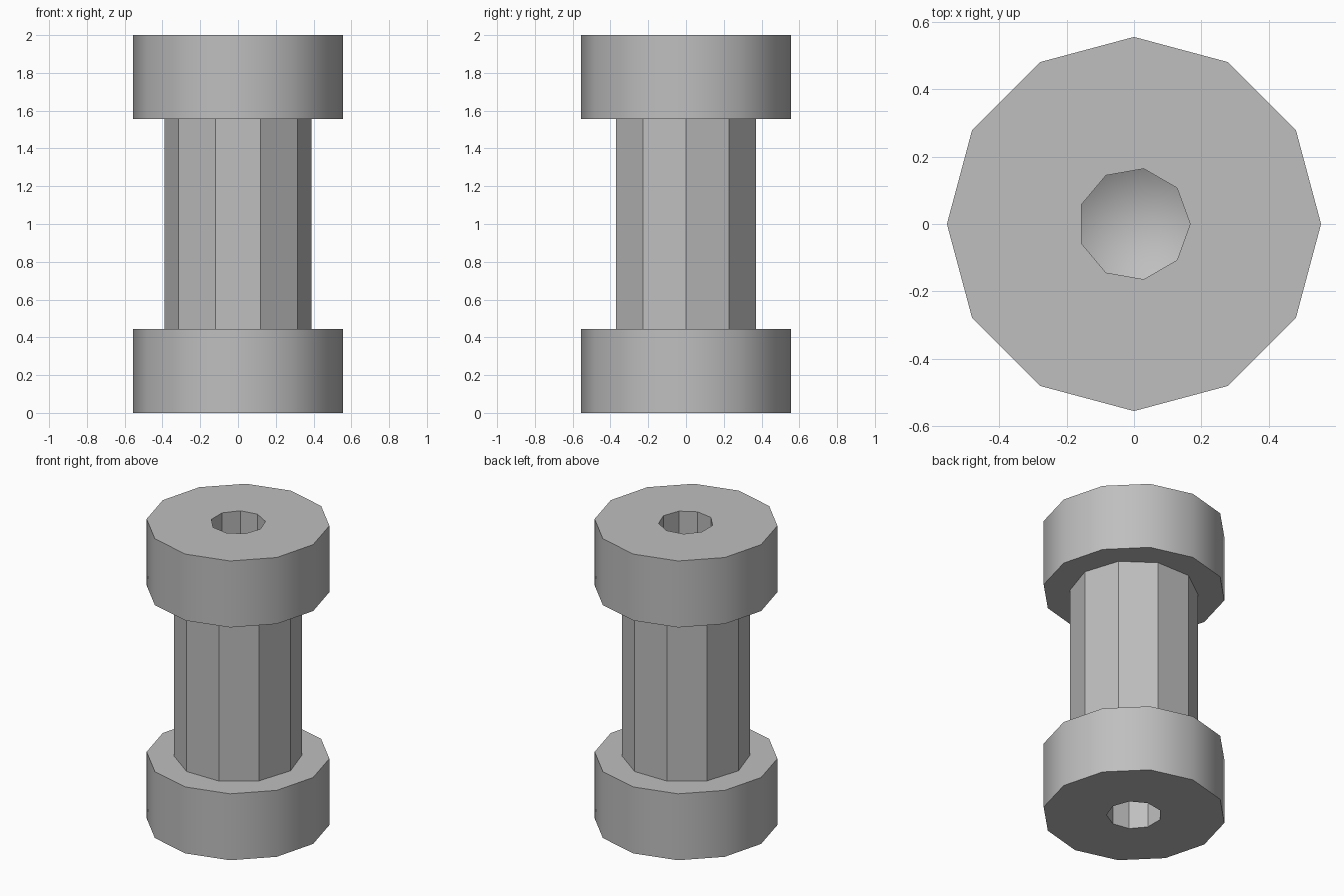
import bpy
import bmesh
import math
from mathutils import Vector

cube = bpy.data.objects.get("Cube")
if cube:
    bpy.data.objects.remove(cube, do_unlink=True)

HEIGHT = 2.0
FLANGE_H = 0.444
FLANGE_R = 0.5556
SHAFT_R = 0.389
BORE_R = 0.1667
BORE_DEPTH = 0.6
TIP_DEPTH = 0.1

grey = bpy.data.materials.new("plain grey")
grey.use_nodes = True
colour = (0.52, 0.52, 0.52, 1)
grey.diffuse_color = colour
grey.node_tree.nodes["Principled BSDF"].inputs["Base Color"].default_value = colour


def add_object(name, bm):
    bmesh.ops.recalc_face_normals(bm, faces=bm.faces)
    mesh = bpy.data.meshes.new(name)
    bm.to_mesh(mesh)
    bm.free()
    mesh.materials.append(grey)
    obj = bpy.data.objects.new(name, mesh)
    bpy.context.collection.objects.link(obj)
    return obj


def ring(bm, sides, radius, z):
    steps = [math.tau * i / sides for i in range(sides)]
    return [bm.verts.new((radius * math.cos(a), radius * math.sin(a), z)) for a in steps]


def prism(name, sides, radius, z0, z1, tip=None):
    """Upright prism; with tip set, its z0 end is closed by a cone."""
    bm = bmesh.new()
    start, end = ring(bm, sides, radius, z0), ring(bm, sides, radius, z1)
    bm.faces.new(end)
    if tip is None:
        bm.faces.new(start)
    else:
        apex = bm.verts.new(Vector((0, 0, tip)))
    for i in range(sides):
        j = (i + 1) % sides
        bm.faces.new((start[i], start[j], end[j], end[i]))
        if tip is not None:
            bm.faces.new((start[i], start[j], apex))
    return add_object(name, bm)


# Flanges and the slimmer shaft between them
parts = [
    prism("bottom_flange", 12, FLANGE_R, 0, FLANGE_H),
    prism("shaft", 10, SHAFT_R, FLANGE_H, HEIGHT - FLANGE_H),
    prism("top_flange", 12, FLANGE_R, HEIGHT - FLANGE_H, HEIGHT),
]

# Blind bores with conical bottoms, one from each end
drills = [
    prism("bottom_drill", 9, BORE_R, BORE_DEPTH, -0.1, BORE_DEPTH + TIP_DEPTH),
    prism("top_drill", 9, BORE_R, HEIGHT - BORE_DEPTH, HEIGHT + 0.1,
          HEIGHT - BORE_DEPTH - TIP_DEPTH),
]
cuts = [(parts[0], drills[0]), (parts[1], drills[0]),
        (parts[1], drills[1]), (parts[2], drills[1])]
for part, drill in cuts:
    cut = part.modifiers.new("bore", "BOOLEAN")
    cut.operation = "DIFFERENCE"
    cut.solver = "EXACT"
    cut.object = drill

# Bake the bores, then drop the drills
graph = bpy.context.evaluated_depsgraph_get()
baked = [bpy.data.meshes.new_from_object(p.evaluated_get(graph)) for p in parts]
for part, mesh in zip(parts, baked):
    part.modifiers.clear()
    part.data = mesh
for drill in drills:
    bpy.data.objects.remove(drill, do_unlink=True)

# Soft flange sides, crisp shaft and bore facets
bpy.ops.object.select_all(action="DESELECT")
for part in parts:
    part.select_set(True)
bpy.context.view_layer.objects.active = parts[0]
bpy.ops.object.shade_smooth_by_angle(angle=math.radians(31))
